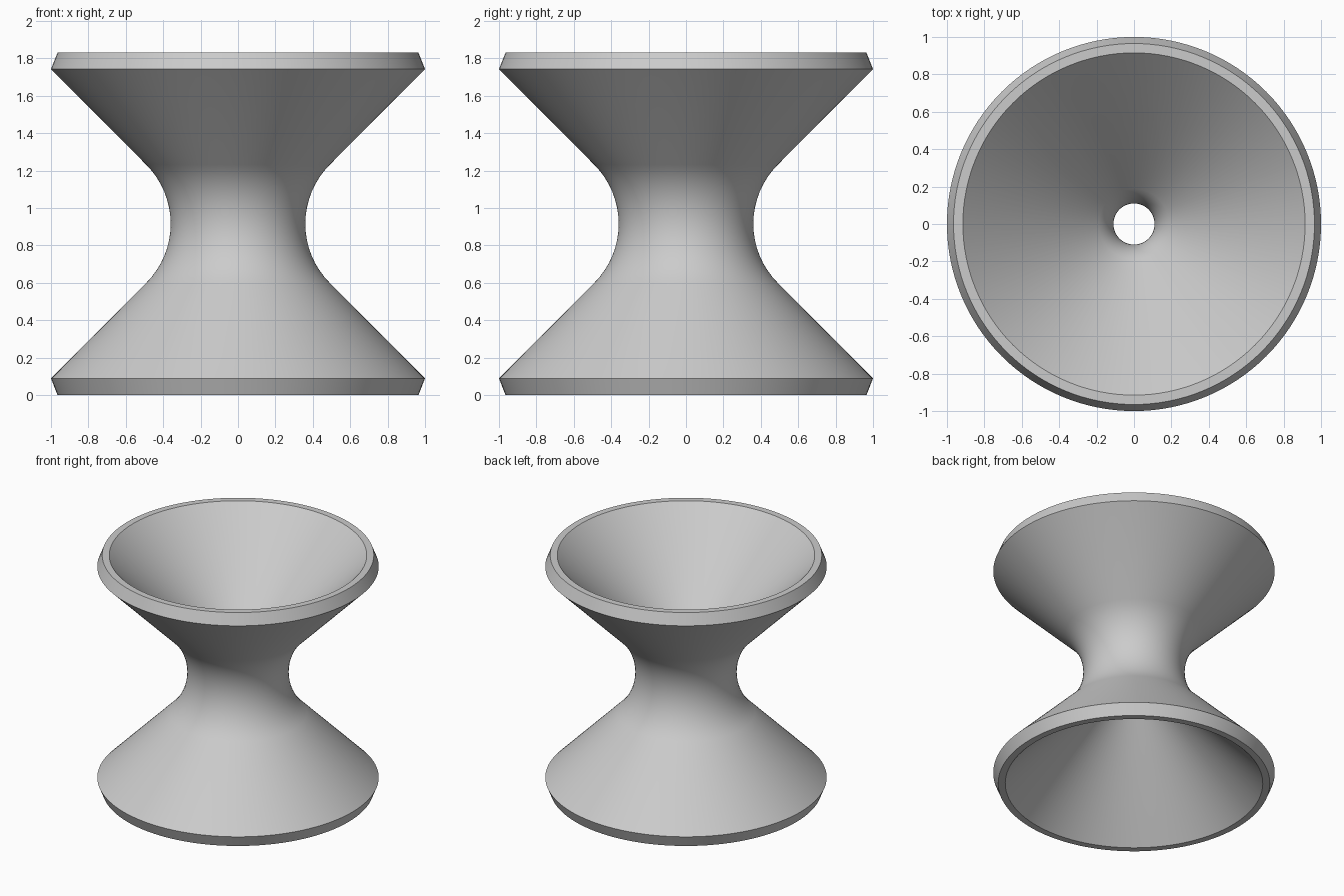
import bpy
import bmesh
from math import cos, sin, pi, radians

cube = bpy.data.objects.get("Cube")
if cube:
    bpy.data.objects.remove(cube)

HEIGHT = 1.83
MID = HEIGHT / 2
SEGMENTS = 128
ARC_STEPS = 16

# Single matte grey
grey = bpy.data.materials.new("plain grey")
grey.use_nodes = True
colour = (0.6, 0.6, 0.6, 1)
grey.diffuse_color = colour
grey.node_tree.nodes["Principled BSDF"].inputs["Base Color"].default_value = colour


def neck(waist, radius):
    """Quarter arc round the waist, from the lower cone to the upper cone."""
    points = []
    for i in range(ARC_STEPS + 1):
        a = -pi / 4 + pi / 2 * i / ARC_STEPS
        points.append((waist + radius * (1 - cos(a)), MID + radius * sin(a)))
    return points


# Closed wall section: up the outside, then down the inside
outer = [(0.965, 0), (1, 0.088)] + neck(0.36, 0.447) + [(1, HEIGHT - 0.088), (0.965, HEIGHT)]
inner = [(0.915, 0)] + neck(0.11, 0.266) + [(0.915, HEIGHT)]
profile = outer + inner[::-1]

# Revolve the section into the stool body
bm = bmesh.new()
rings = []
for r, z in profile:
    rings.append([bm.verts.new((r * cos(2 * pi * i / SEGMENTS), r * sin(2 * pi * i / SEGMENTS), z))
                  for i in range(SEGMENTS)])
for k, low in enumerate(rings):
    high = rings[(k + 1) % len(rings)]
    for i in range(SEGMENTS):
        j = (i + 1) % SEGMENTS
        bm.faces.new((low[i], low[j], high[j], high[i]))
bmesh.ops.recalc_face_normals(bm, faces=bm.faces)

mesh = bpy.data.meshes.new("hourglass_stool")
bm.to_mesh(mesh)
bm.free()
mesh.materials.append(grey)
stool = bpy.data.objects.new("hourglass_stool", mesh)
bpy.context.collection.objects.link(stool)

# Smooth sides with crisp rims
bpy.ops.object.select_all(action='DESELECT')
stool.select_set(True)
bpy.context.view_layer.objects.active = stool
bpy.ops.object.shade_smooth_by_angle(angle=radians(30))
